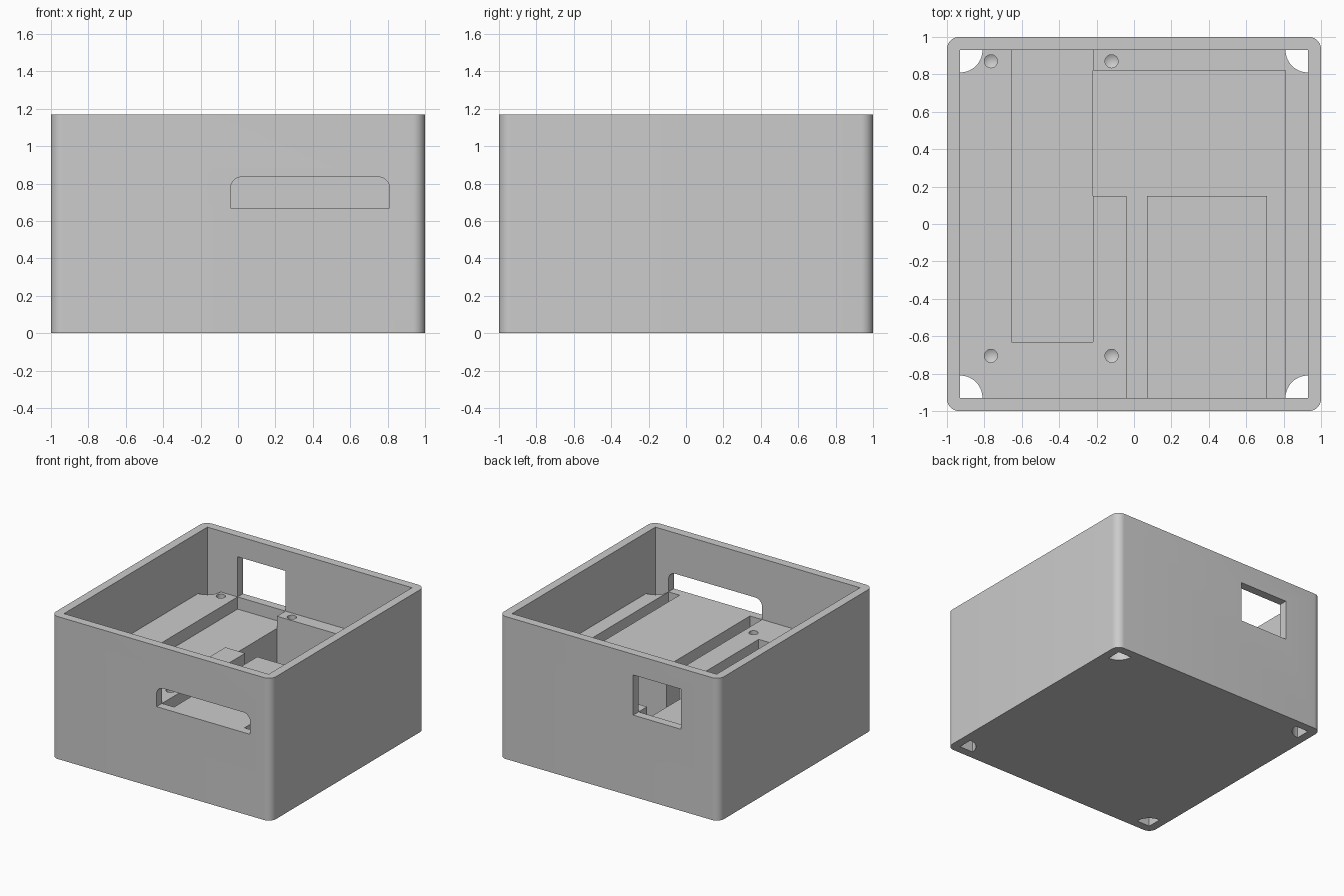
import bpy, bmesh, math

cube = bpy.data.objects.get("Cube")
if cube:
    bpy.data.objects.remove(cube, do_unlink=True)

HEIGHT, DECK, FLOOR = 1.17, 0.67, 0.07
INNER = 0.93  # inner face of the walls

grey = bpy.data.materials.new("light grey plastic")
grey.use_nodes = True
colour = (0.6, 0.6, 0.6, 1)
grey.diffuse_color = colour
grey.node_tree.nodes["Principled BSDF"].inputs["Base Color"].default_value = colour


def rect(x0, x1, y0, y1):
    return [(x0, y0), (x1, y0), (x1, y1), (x0, y1)]


def arc(cx, cy, r, start, end, steps=10):
    angles = [math.radians(start + (end - start) * i / steps) for i in range(steps + 1)]
    return [(cx + r * math.cos(a), cy + r * math.sin(a)) for a in angles]


def prism(name, outline, low, high, upright=False):
    """Extrude an outline along z, or along y when upright."""
    bm = bmesh.new()
    place = (lambda a, b: (a, low, b)) if upright else (lambda a, b: (a, b, low))
    face = bm.faces.new([bm.verts.new(place(a, b)) for a, b in outline])
    geom = bmesh.ops.extrude_face_region(bm, geom=[face])["geom"]
    d = high - low
    move = (0, d, 0) if upright else (0, 0, d)
    bmesh.ops.translate(bm, vec=move, verts=[v for v in geom if isinstance(v, bmesh.types.BMVert)])
    bmesh.ops.recalc_face_normals(bm, faces=bm.faces)
    return finish(name, bm)


def finish(name, bm):
    mesh = bpy.data.meshes.new(name)
    bm.to_mesh(mesh)
    bm.free()
    obj = bpy.data.objects.new(name, mesh)
    bpy.context.collection.objects.link(obj)
    return obj


def screw_hole(x, y, r=0.035, depth=0.12):
    """Blind drilled hole with a conical tip."""
    bm = bmesh.new()
    rings = [[bm.verts.new((px, py, z)) for px, py in arc(x, y, r, 0, 360, 24)[:-1]]
             for z in (DECK + 0.1, DECK - depth)]
    tip = bm.verts.new((x, y, DECK - depth - r * 0.6))
    bm.faces.new(rings[0])
    for i in range(24):
        j = (i + 1) % 24
        bm.faces.new((rings[0][i], rings[0][j], rings[1][j], rings[1][i]))
        bm.faces.new((rings[1][i], rings[1][j], tip))
    bmesh.ops.recalc_face_normals(bm, faces=bm.faces)
    return finish("screw_hole_cutter", bm)


# Outer shell with rounded vertical corners
R = 0.065
outline = []
for sx, sy, start in ((1, 1, 0), (-1, 1, 90), (-1, -1, 180), (1, -1, 270)):
    outline += arc(sx * (1 - R), sy * (1 - R), R, start, start + 90)
case = prism("case_body", outline, 0, HEIGHT)
case.data.materials.append(grey)

# Open cavity above the deck
cutters = [prism("cavity_cutter", rect(-INNER, INNER, -INNER, INNER), DECK, HEIGHT + 0.2)]

# Deep pocket wrapping around two support blocks
pocket = [(-0.22, 0.82), (-0.22, 0.15), (-0.04, 0.15), (-0.04, -INNER),
          (0.07, -INNER), (0.07, 0.15), (0.71, 0.15), (0.71, -INNER),
          (0.81, -INNER), (0.81, 0.82)]
cutters.append(prism("pocket_cutter", pocket, FLOOR, DECK + 0.1))

# Shallow channel, open on one side to the pocket
channel = [(-0.655, -0.63), (-0.22, -0.63), (-0.22, 0.15), (-0.1, 0.15),
           (-0.1, 0.82), (-0.22, 0.82), (-0.22, INNER), (-0.655, INNER)]
cutters.append(prism("channel_cutter", channel, 0.57, DECK + 0.1))

# Front slot with rounded upper corners
slot = [(-0.04, DECK), (0.81, DECK)] + arc(0.75, 0.775, 0.06, 0, 90) + arc(0.02, 0.775, 0.06, 90, 180)
cutters.append(prism("front_slot_cutter", slot, -1.1, -0.85, upright=True))

# Square window in the back wall
cutters.append(prism("back_window_cutter", rect(-0.655, -0.22, DECK, 1.0), 0.85, 1.1, upright=True))

# Quarter-round shafts down through the inner corners
for sx, sy, start in ((1, 1, 180), (-1, 1, 270), (-1, -1, 0), (1, -1, 90)):
    c = (sx * INNER, sy * INNER)
    cutters.append(prism("corner_shaft_cutter", [c] + arc(*c, 0.12, start, start + 90), -0.1, DECK + 0.1))

# Four screw holes in the deck
cutters += [screw_hole(x, y) for x in (-0.765, -0.12) for y in (-0.705, 0.87)]

# Cut everything out of the shell
bpy.context.view_layer.objects.active = case
for cutter in cutters:
    cutter.hide_render = True
    mod = case.modifiers.new("cut", "BOOLEAN")
    mod.operation = "DIFFERENCE"
    mod.solver = "EXACT"
    mod.object = cutter
    bpy.ops.object.modifier_apply(modifier=mod.name)
    bpy.data.objects.remove(cutter, do_unlink=True)

bpy.ops.object.select_all(action="DESELECT")
case.select_set(True)
bpy.ops.object.shade_smooth_by_angle(angle=math.radians(30))
